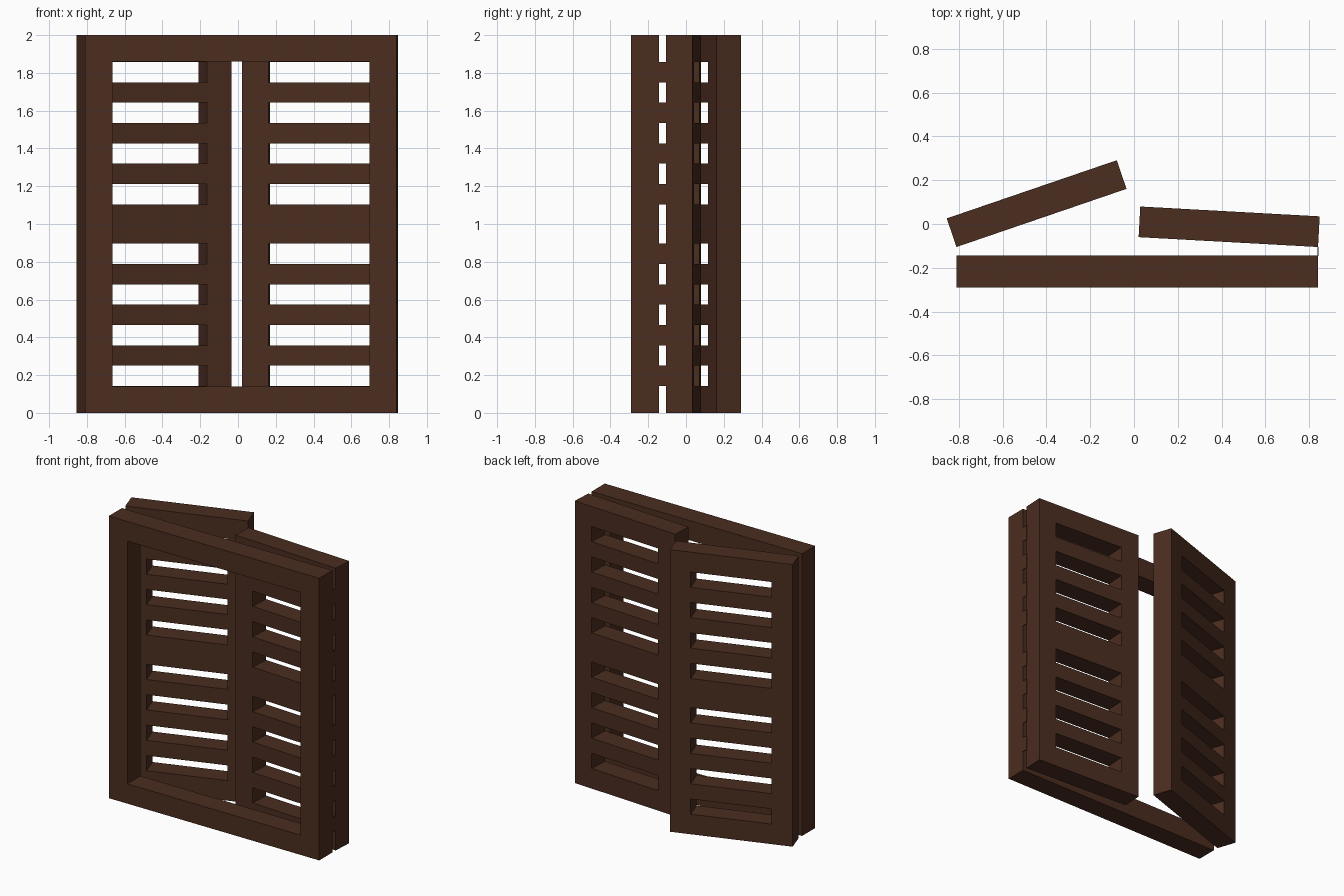
import bpy, bmesh, math
from mathutils import Matrix

if "Cube" in bpy.data.objects:
    bpy.data.objects.remove(bpy.data.objects["Cube"])

wood = bpy.data.materials.new("dark_wood")
wood.diffuse_color = (0.07, 0.026, 0.014, 1)
wood.use_nodes = True
wood.node_tree.nodes["Principled BSDF"].inputs["Base Color"].default_value = wood.diffuse_color


def panel(name, xs, zs, is_hole, depth, loc, angle=0.0):
    """Board in the XZ plane made of grid cells, with open cells left out."""
    bm = bmesh.new()
    v = [[bm.verts.new((x, 0, z)) for z in zs] for x in xs]
    for i in range(len(xs) - 1):
        for j in range(len(zs) - 1):
            if not is_hole(i, j):
                bm.faces.new((v[i][j], v[i + 1][j], v[i + 1][j + 1], v[i][j + 1]))
    res = bmesh.ops.extrude_face_region(bm, geom=bm.faces[:], use_keep_orig=True)
    moved = [g for g in res["geom"] if isinstance(g, bmesh.types.BMVert)]
    bmesh.ops.translate(bm, verts=moved, vec=(0, depth, 0))
    bmesh.ops.recalc_face_normals(bm, faces=bm.faces[:])
    bmesh.ops.transform(bm, matrix=Matrix.Translation(loc) @ Matrix.Rotation(angle, 4, 'Z'),
                        verts=bm.verts[:])
    me = bpy.data.meshes.new(name)
    bm.to_mesh(me)
    bm.free()
    me.materials.append(wood)
    ob = bpy.data.objects.new(name, me)
    bpy.context.collection.objects.link(ob)
    return ob


# Window frame
panel("window_frame", [-0.81, -0.665, 0.695, 0.84], [0, 0.14, 1.86, 2],
      lambda i, j: i == 1 and j == 1, 0.147, (0, -0.29, 0))

# Shutter slot heights: four slots below and four above the wide middle rail
step = 0.1078
slots_low = [0.142 + k * step for k in range(8)]
zs = [0] + slots_low + [2 - z for z in reversed(slots_low)] + [2]
slot = lambda i, j: i == 1 and j % 2 == 1
xs = [0, 0.142, 0.682, 0.82]

# Left shutter swung open, right shutter slightly ajar
panel("left_shutter", xs, zs, slot, 0.138, (-0.81, -0.105, 0), math.atan2(0.265, 0.775))
panel("right_shutter", xs, zs, slot, 0.14, (0.021, -0.06, 0), math.atan2(-0.045, 0.82))

# Thin hinge plates bridging frame and right shutter
for k in range(1, len(zs) - 1, 2):
    panel("hinge_plate", [0, 0.003], [zs[k], zs[k + 1]],
          lambda i, j: False, 0.042, (0.838, -0.146, 0))
